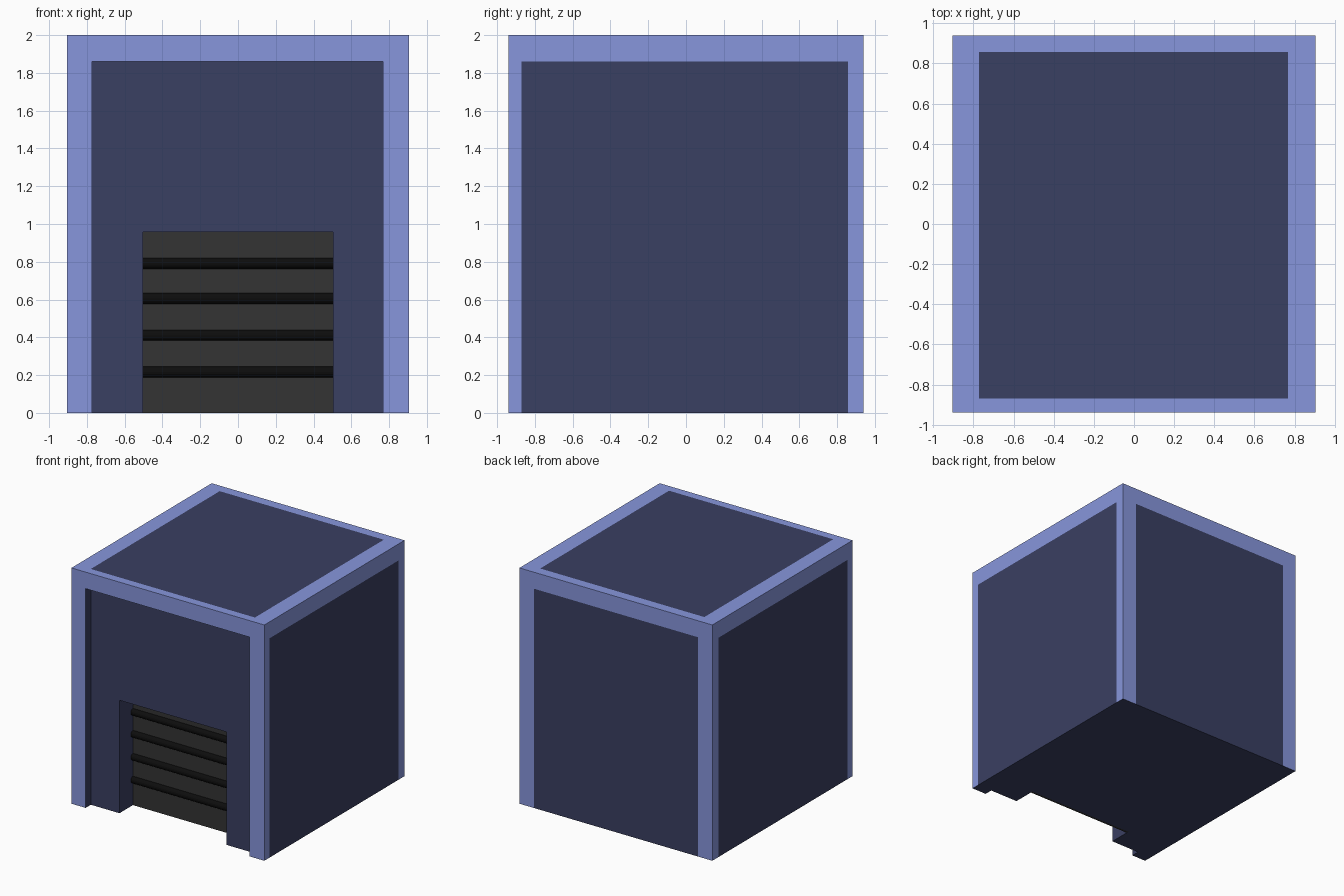
import bpy, bmesh, math
from mathutils import Vector

if "Cube" in bpy.data.objects:
    bpy.data.objects.remove(bpy.data.objects["Cube"])

HX, HY, H = 0.905, 0.94, 2.0                     # outer half sizes, height
LO, HI = (-0.772, -0.87, -1.0), (0.768, 0.857, 1.86)   # inset panel limits
DOOR_W, DOOR_H, DOOR_Y, DOOR_BACK = 0.503, 0.958, -0.69, -0.67


def material(name, rgb):
    m = bpy.data.materials.new(name)
    m.diffuse_color = (*rgb, 1)
    m.use_nodes = True
    m.node_tree.nodes["Principled BSDF"].inputs["Base Color"].default_value = m.diffuse_color
    return m


def add_object(name, bm, *mats):
    me = bpy.data.meshes.new(name)
    bm.to_mesh(me)
    bm.free()
    ob = bpy.data.objects.new(name, me)
    bpy.context.collection.objects.link(ob)
    for m in mats:
        me.materials.append(m)
    return ob


def box(name, lo, hi, *mats):
    bm = bmesh.new()
    bmesh.ops.create_cube(bm, size=1)
    for v in bm.verts:
        v.co = Vector([lo[i] if v.co[i] < 0 else hi[i] for i in range(3)])
    return add_object(name, bm, *mats)


frame_mat = material("frame_blue", (0.242, 0.305, 0.716))
panel_mat = material("panel_navy", (0.042, 0.05, 0.122))
door_mat = material("door_grey", (0.033, 0.033, 0.033))
rib_mat = material("rib_black", (0.004, 0.004, 0.004))

# Building block with the recessed front and the doorway cut out
body = box("building", (-HX, -HY, 0), (HX, HY, H), frame_mat, panel_mat)
cuts = [((LO[0], -1.2, -0.5), (HI[0], LO[1], HI[2])),
        ((-DOOR_W, -1.2, -0.5), (DOOR_W, DOOR_BACK, DOOR_H))]
for lo, hi in cuts:
    cutter = box("cutter", lo, hi)
    cutter.hide_render = True
    mod = body.modifiers.new("cut", "BOOLEAN")
    mod.operation, mod.solver, mod.object = "DIFFERENCE", "EXACT", cutter
    bpy.context.view_layer.objects.active = body
    bpy.ops.object.modifier_apply(modifier=mod.name)
    bpy.data.objects.remove(cutter)

# Split the faces along the panel borders and colour them
bm = bmesh.new()
bm.from_mesh(body.data)
for axis, pos in [(0, LO[0]), (0, HI[0]), (1, LO[1]), (1, HI[1]), (2, HI[2])]:
    co, no = Vector(), Vector()
    co[axis], no[axis] = pos, 1
    bmesh.ops.bisect_plane(bm, geom=bm.verts[:] + bm.edges[:] + bm.faces[:],
                           dist=1e-4, plane_co=co, plane_no=no)
for f in bm.faces:
    c = f.calc_center_median()
    outer = abs(c.x) > HX - 0.001 or abs(c.y) > HY - 0.001 or c.z > H - 0.001
    if f.normal.z < -0.9:
        outer = False
    inside = sum(LO[i] < c[i] < HI[i] for i in range(3))
    f.material_index = 0 if outer and inside < 2 else 1
bm.to_mesh(body.data)
bm.free()

# Roller door
box("door", (-DOOR_W, DOOR_Y, 0), (DOOR_W, DOOR_BACK, DOOR_H), door_mat)

# Half-round ribs across the door
R, N = 0.029, 8
for k, z in enumerate((0.217, 0.411, 0.606, 0.792)):
    bm = bmesh.new()
    prof = [bm.verts.new((-DOOR_W, DOOR_Y - R * math.sin(math.pi * i / N),
                          z + R * math.cos(math.pi * i / N))) for i in range(N + 1)]
    face = bm.faces.new(prof)
    ext = bmesh.ops.extrude_face_region(bm, geom=[face])["geom"]
    bmesh.ops.translate(bm, vec=(2 * DOOR_W, 0, 0),
                        verts=[g for g in ext if isinstance(g, bmesh.types.BMVert)])
    bmesh.ops.recalc_face_normals(bm, faces=bm.faces[:])
    add_object(f"door_rib_{k + 1}", bm, rib_mat)
